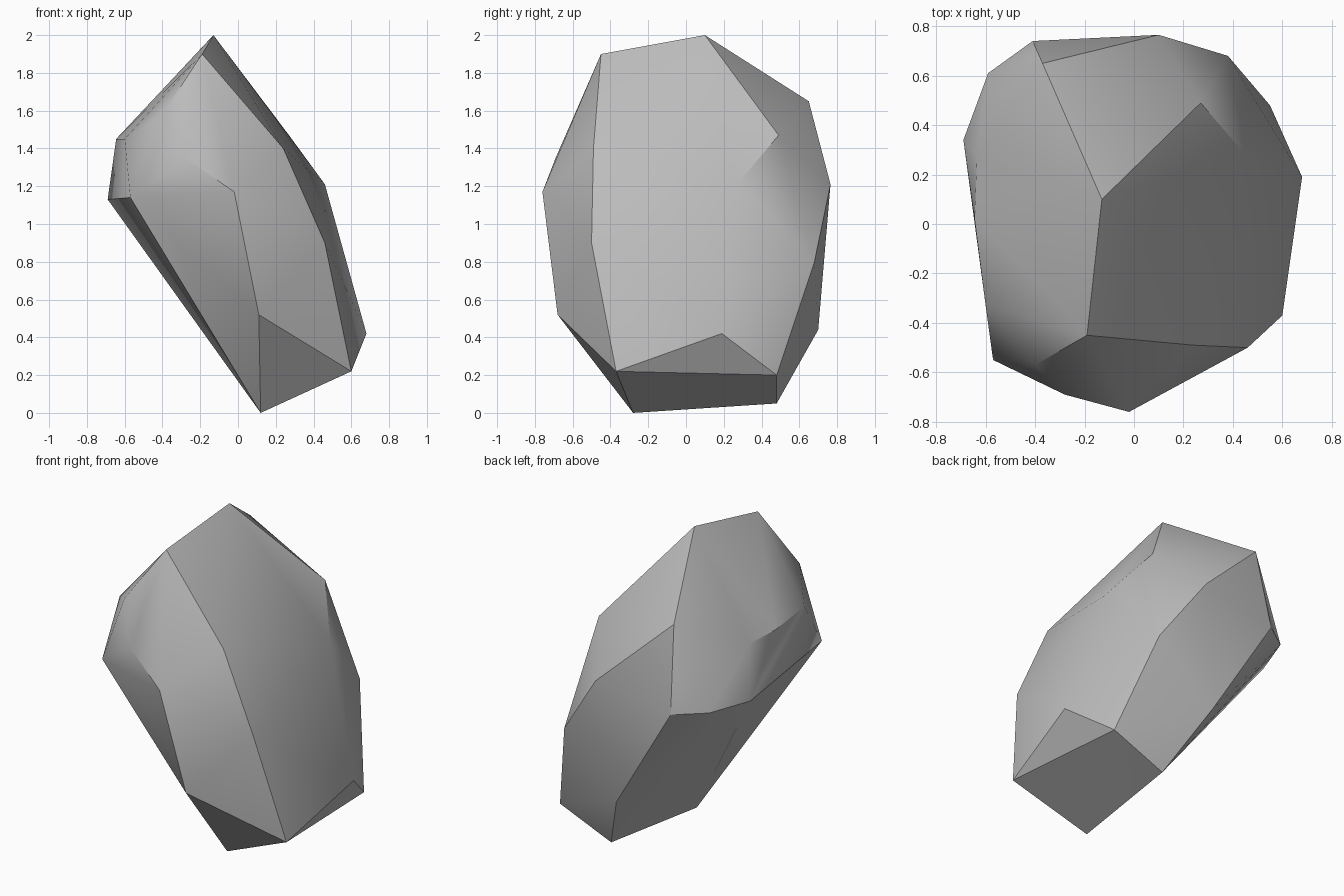
import bpy
import bmesh
import math

# Remove the default object
default_cube = bpy.data.objects.get("Cube")
if default_cube:
    bpy.data.objects.remove(default_cube, do_unlink=True)


def make_material(name, color):
    material = bpy.data.materials.new(name)
    material.use_nodes = True
    material.diffuse_color = color
    shader = next(n for n in material.node_tree.nodes if n.type == "BSDF_PRINCIPLED")
    shader.inputs["Base Color"].default_value = color
    shader.inputs["Roughness"].default_value = 0.9
    return material


# Corner points of the leaning boulder, grouped in belts from the top down
crown = [(-.13, .10, 2), (-.19, -.45, 1.9), (-.37, .65, 1.65)]
shoulder = [
    (-.40, -.57, 1.58), (.24, -.49, 1.4), (.27, .49, 1.47), (-.28, -.69, 1.35),
    (-.60, -.33, 1.45), (-.645, .02, 1.45), (-.635, .27, 1.45),
]
waist = [
    (-.02, -.76, 1.17), (-.57, -.55, 1.14), (-.69, .34, 1.13), (-.59, .61, 1.13),
    (-.41, .74, 1.12), (.10, .765, 1.21), (.46, .27, 1.21), (.46, -.50, .9),
    (.38, .68, .8),
]
foot = [
    (.11, -.68, .52), (0, .70, .44), (.68, .19, .42), (.60, -.37, .22),
    (.55, .48, .2), (.19, .48, .05), (.12, -.28, 0),
]


def build_boulder(name, points, material):
    """Wrap the corner points in a faceted skin."""
    bm = bmesh.new()
    for point in points:
        bm.verts.new(point)
    hull = bmesh.ops.convex_hull(bm, input=bm.verts[:])
    loose = {v for v in hull["geom_interior"] + hull["geom_unused"]
             if isinstance(v, bmesh.types.BMVert)}
    if loose:
        bmesh.ops.delete(bm, geom=list(loose), context="VERTS")
    # Merge nearly flat triangles into broad facets
    bmesh.ops.dissolve_limit(bm, angle_limit=math.radians(1.5),
                             verts=bm.verts[:], edges=bm.edges[:])
    bmesh.ops.recalc_face_normals(bm, faces=bm.faces[:])

    mesh = bpy.data.meshes.new(name)
    bm.to_mesh(mesh)
    bm.free()
    mesh.materials.append(material)
    boulder = bpy.data.objects.new(name, mesh)
    bpy.context.collection.objects.link(boulder)
    return boulder


stone_grey = make_material("stone_grey", (.5, .5, .5, 1))
boulder = build_boulder("boulder", crown + shoulder + waist + foot, stone_grey)

# Soften shallow creases, keep the strong facet edges crisp
bpy.ops.object.select_all(action="DESELECT")
boulder.select_set(True)
bpy.context.view_layer.objects.active = boulder
bpy.ops.object.shade_smooth_by_angle(angle=math.radians(30))
